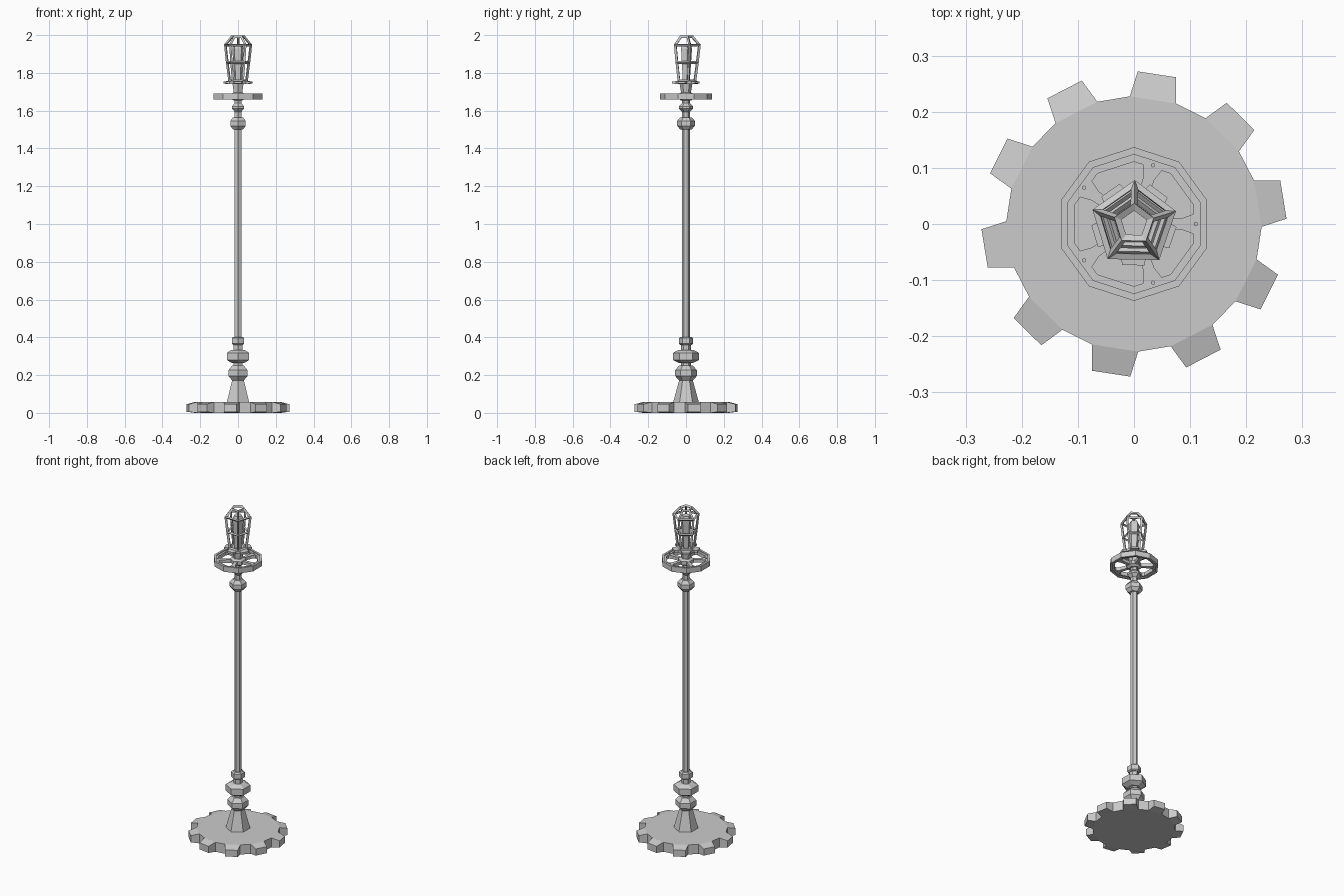
import bpy
import bmesh
from math import sin, cos, radians

if "Cube" in bpy.data.objects:
    bpy.data.objects.remove(bpy.data.objects["Cube"], do_unlink=True)

grey = bpy.data.materials.new("light_grey_metal")
grey.use_nodes = True
colour = (0.6, 0.6, 0.6, 1)
grey.diffuse_color = colour
grey.node_tree.nodes["Principled BSDF"].inputs["Base Color"].default_value = colour


def finish(bm, name):
    bmesh.ops.recalc_face_normals(bm, faces=bm.faces)
    mesh = bpy.data.meshes.new(name)
    bm.to_mesh(mesh)
    bm.free()
    mesh.materials.append(grey)
    obj = bpy.data.objects.new(name, mesh)
    bpy.context.collection.objects.link(obj)
    return obj


def polar(r, degrees, z):
    a = radians(degrees)
    return (r * cos(a), r * sin(a), z)


def bridge(bm, low, high):
    n = len(low)
    for i in range(n):
        j = (i + 1) % n
        bm.faces.new((low[i], low[j], high[j], high[i]))


def turned(name, profile, sides, turn=90, closed=False, bottom=True):
    """Spin a (radius, height) profile into a faceted solid or ring."""
    bm = bmesh.new()
    loops = [[bm.verts.new(polar(r, turn + 360 * i / sides, z)) for i in range(sides)]
             for r, z in profile]
    for low, high in zip(loops, loops[1:]):
        bridge(bm, low, high)
    if closed:
        bridge(bm, loops[-1], loops[0])
    else:
        if bottom:
            bm.faces.new(loops[0])
        bm.faces.new(loops[-1])
    return finish(bm, name)


def gear(name, teeth, turn, root, tip, root_half, tip_half, z_root, z_tip):
    """Disc with tapered teeth whose tips are thinner than the roots."""
    bm = bmesh.new()
    rims = []
    for k in range(2):
        rim = []
        for i in range(teeth):
            a = turn + 360 * i / teeth
            rim.append([bm.verts.new(polar(r, a + d, z)) for r, d, z in (
                (root, -root_half, z_root[k]), (tip, -tip_half, z_tip[k]),
                (tip, tip_half, z_tip[k]), (root, root_half, z_root[k]))])
        for tooth in rim:
            bm.faces.new(tooth)
        bm.faces.new([v for t in rim for v in (t[0], t[3])])
        rims.append([v for t in rim for v in t])
    bridge(bm, *rims)
    return finish(bm, name)


# Toothed foot
gear("toothed_base", 10, 9.3, 0.2275, 0.272, 10.6, 7.3, (0, 0.058), (0.006, 0.046))

# Faceted post: tapered foot, turned beads and long shaft
turned("foot_cone", [(0.068, 0.056), (0.034, 0.18)], 6)


def bead(name, z0, z1, r, neck, bevel=0.3):
    h = (z1 - z0) * bevel
    turned(name, [(neck, z0), (r, z0 + h), (r, z1 - h), (neck, z1)], 6)


bead("lower_bead", 0.172, 0.25, 0.058, 0.036)
bead("wide_bead", 0.265, 0.333, 0.068, 0.04, 0.22)
bead("small_bead", 0.36, 0.402, 0.038, 0.03, 0.15)
bead("upper_bead", 1.5, 1.565, 0.047, 0.03)
bead("top_bead", 1.594, 1.64, 0.038, 0.02, 0.38)
turned("post_neck", [(0.026, 0.17), (0.026, 0.37)], 6)
turned("post_shaft", [(0.02, 0.36), (0.02, 1.67)], 6)

# Spoked wheel
turned("wheel_rim", [(0.124, 1.66), (0.137, 1.66), (0.137, 1.692), (0.124, 1.692)], 10, closed=True)
turned("wheel_inner_band", [(0.111, 1.665), (0.125, 1.665), (0.125, 1.687), (0.111, 1.687)], 10, closed=True)
turned("wheel_hub", [(0.028, 1.655), (0.044, 1.665), (0.044, 1.686), (0.03, 1.695)], 6)
for i in range(5):
    turn = 72 * i
    bm = bmesh.new()
    loops = []
    for z in (1.666, 1.685):
        loops.append([bm.verts.new((x, y, z)) for x, y in (
            (0.03, -0.009), (0.085, -0.01), (0.112, -0.02),
            (0.112, 0.02), (0.085, 0.01), (0.03, 0.009))])
        bm.faces.new(loops[-1])
    bridge(bm, *loops)
    spoke = finish(bm, f"wheel_spoke_{i + 1}")
    spoke.rotation_euler.z = radians(turn)
    peg = turned(f"wheel_peg_{i + 1}", [(0.004, 1.68), (0.004, 1.691)], 6)
    peg.location = polar(0.11, turn, 0)

# Lantern seat
turned("lantern_neck", [(0.024, 1.685), (0.034, 1.745)], 6)
gear("lantern_plate", 5, 53, 0.058, 0.076, 24, 15, (1.742, 1.756), (1.743, 1.755))

# Open five-sided lantern cage
cage = turned("lantern_cage", [(0.047, 1.757), (0.06, 1.855), (0.071, 1.948), (0.033, 1.992)],
              5, turn=89, bottom=False)
wire = cage.modifiers.new("bars", "WIREFRAME")
wire.thickness = 0.015
wire.use_even_offset = True
wire.use_boundary = True

# Tapered bulb inside the cage
turned("lantern_bulb", [(0.02, 1.75), (0.032, 1.93), (0.024, 1.95)], 5, turn=89)
